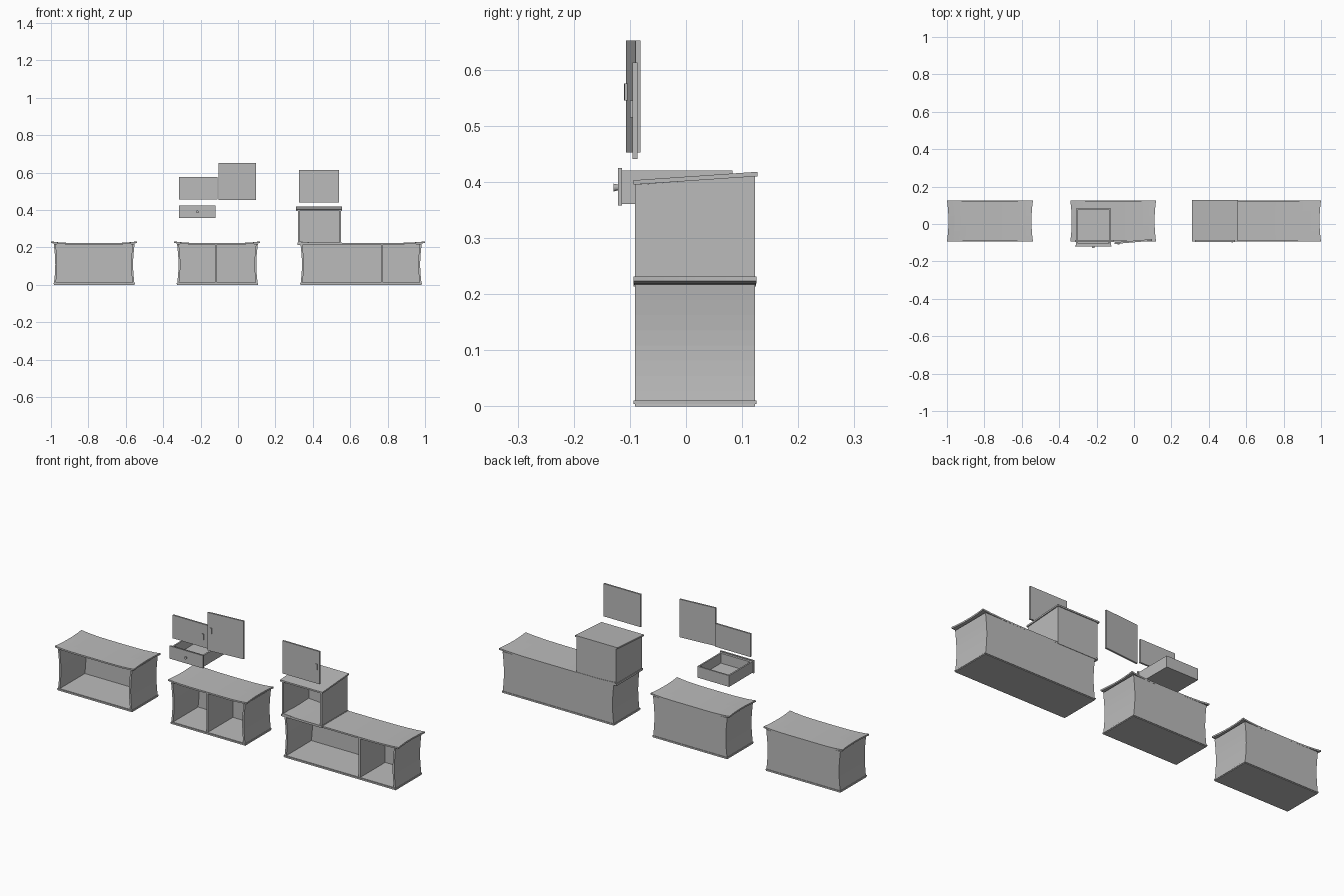
import bpy, bmesh, math
from mathutils import Matrix, Vector

cube = bpy.data.objects.get("Cube")
if cube:
    bpy.data.objects.remove(cube)

grey = bpy.data.materials.new("plain grey")
grey.use_nodes = True
grey.diffuse_color = (0.5, 0.5, 0.5, 1)
grey.node_tree.nodes["Principled BSDF"].inputs["Base Color"].default_value = (0.5, 0.5, 0.5, 1)

FRONT, BACK = -0.091, 0.123      # cabinet depth
HEIGHT = 0.217                   # underside of the cabinet tops
WALL = 0.01
BOW = 0.008                      # inward curve of sides and tops


def finish(name, bm):
    bmesh.ops.recalc_face_normals(bm, faces=bm.faces)
    mesh = bpy.data.meshes.new(name)
    bm.to_mesh(mesh)
    bm.free()
    mesh.materials.append(grey)
    obj = bpy.data.objects.new(name, mesh)
    bpy.context.collection.objects.link(obj)
    return obj


def box(name, x0, x1, y0, y1, z0, z1):
    bm = bmesh.new()
    size = Matrix.Diagonal((x1 - x0, y1 - y0, z1 - z0, 1))
    middle = Matrix.Translation(((x0 + x1) / 2, (y0 + y1) / 2, (z0 + z1) / 2))
    bmesh.ops.create_cube(bm, size=1, matrix=middle @ size)
    return finish(name, bm)


def prism(name, outline, direction):
    bm = bmesh.new()
    face = bm.faces.new([bm.verts.new(p) for p in outline])
    grown = bmesh.ops.extrude_face_region(bm, geom=[face])
    moved = [g for g in grown["geom"] if isinstance(g, bmesh.types.BMVert)]
    bmesh.ops.translate(bm, verts=moved, vec=direction)
    return finish(name, bm)


def edge_line(x, sign, y):
    """Side contour, pinched towards the middle of the height."""
    return [Vector((x + sign * BOW * math.sin(math.pi * i / 8), y, HEIGHT * i / 8))
            for i in range(9)]


def curved_top(name, x0, x1):
    """Slab with upturned ends and end edges that curve in."""
    bm = bmesh.new()
    bmesh.ops.create_grid(bm, x_segments=14, y_segments=8, size=1)
    for v in bm.verts:
        u, w = v.co.x, v.co.y
        half = (x1 - x0) / 2 - BOW * (1 - w * w)
        depth = (BACK - FRONT) / 2 + 0.003 - 0.003 * (1 - u * u)
        v.co = ((x0 + x1) / 2 + u * half, (FRONT + BACK) / 2 + w * depth,
                HEIGHT - 0.002 + BOW * u ** 4)
    grown = bmesh.ops.extrude_face_region(bm, geom=bm.faces[:])
    moved = [g for g in grown["geom"] if isinstance(g, bmesh.types.BMVert)]
    bmesh.ops.translate(bm, verts=moved, vec=(0, 0, 0.008))
    return finish(name, bm)


def cabinet(name, x0, x1, top0, top1, divider=None):
    for label, x, sign in (("right_side", x0, 1), ("left_side", x1, -1)):
        outer = edge_line(x, sign, FRONT)
        inner = [p + Vector((sign * WALL, 0, 0)) for p in reversed(outer)]
        prism(f"{name}_{label}", outer + inner, (0, BACK - FRONT, 0))
    back = edge_line(x0, 1, BACK - 0.006) + edge_line(x1, -1, BACK - 0.006)[::-1]
    prism(f"{name}_back", back, (0, 0.006, 0))
    box(f"{name}_floor", x0 + 0.004, x1 - 0.004, FRONT, BACK, 0, 0.012)
    box(f"{name}_base_rim", x0 - 0.002, x1 + 0.002, FRONT - 0.003, BACK + 0.003, 0.004, 0.01)
    if divider is not None:
        box(f"{name}_divider", divider - 0.005, divider + 0.005, FRONT + 0.002, BACK, 0.01, HEIGHT)
    curved_top(f"{name}_top", top0, top1)


# three open cabinets
cabinet("open_cabinet", -0.985, -0.553, -1.0, -0.54)
cabinet("divided_cabinet", -0.326, 0.106, -0.341, 0.118, -0.117)
cabinet("long_cabinet", 0.334, 0.982, 0.325, 1.0, 0.77)

# upper box with a lid that rises towards the back
UX0, UX1 = 0.32, 0.552
lid_front, lid_back = 0.395, 0.41


def side_outline(x):
    return [(x, FRONT, HEIGHT), (x, BACK, HEIGHT), (x, BACK, lid_back), (x, FRONT, lid_front)]


prism("upper_box_right_side", side_outline(UX0), (WALL, 0, 0))
prism("upper_box_left_side", side_outline(UX1 - WALL), (WALL, 0, 0))
box("upper_box_back", UX0, UX1, BACK - 0.006, BACK, HEIGHT, lid_back)
box("upper_box_floor", UX0 - 0.003, UX1 + 0.003, FRONT - 0.003, BACK + 0.002, 0.214, 0.225)
lid = [(0.311, FRONT - 0.003, lid_front), (0.311, BACK + 0.004, lid_back),
       (0.311, BACK + 0.004, lid_back + 0.008), (0.311, FRONT - 0.003, lid_front + 0.008)]
prism("upper_box_lid", lid, (0.246, 0, 0))


# loose doors, each with a small upright handle
def door(name, x0, x1, y0, z0, z1, handle_x, handle_z, swing=0):
    parts = [box(f"{name}_panel", x0, x1, y0, y0 + 0.009, z0, z1),
             box(f"{name}_handle", handle_x - 0.005, handle_x + 0.005,
                 y0 - 0.005, y0, handle_z - 0.015, handle_z + 0.015)]
    pivot = Vector((x1, y0, 0))
    turn = Matrix.Translation(pivot) @ Matrix.Rotation(swing, 4, 'Z') @ Matrix.Translation(-pivot)
    for part in parts:
        part.data.transform(turn)


door("small_door", -0.315, -0.11, -0.095, 0.455, 0.577, -0.135, 0.512)
door("swung_door", -0.104, 0.096, -0.09, 0.452, 0.652, -0.084, 0.56, math.radians(4.8))
door("upper_box_door", 0.325, 0.541, -0.095, 0.441, 0.613, 0.525, 0.53)

# loose drawer
DX0, DX1, DY0, DY1, DZ0, DZ1 = -0.309, -0.124, -0.114, 0.083, 0.361, 0.42
box("drawer_front", -0.315, -0.119, -0.121, DY0, 0.358, 0.425)
box("drawer_floor", DX0, DX1, DY0, DY1, DZ0, DZ0 + 0.007)
box("drawer_right_side", DX0, DX0 + 0.008, DY0, DY1, DZ0, DZ1)
box("drawer_left_side", DX1 - 0.008, DX1, DY0, DY1, DZ0, DZ1)
box("drawer_inner_front", DX0, DX1, DY0, DY0 + 0.012, DZ0, DZ1)
box("drawer_back", DX0, DX1, DY1 - 0.008, DY1, DZ0, DZ1)

# round drawer knob
knob = bmesh.new()
place = Matrix.Translation((-0.217, -0.125, 0.39)) @ Matrix.Rotation(math.pi / 2, 4, 'X')
bmesh.ops.create_cone(knob, cap_ends=True, segments=12, radius1=0.005, radius2=0.007,
                      depth=0.009, matrix=place)
finish("drawer_knob", knob)
